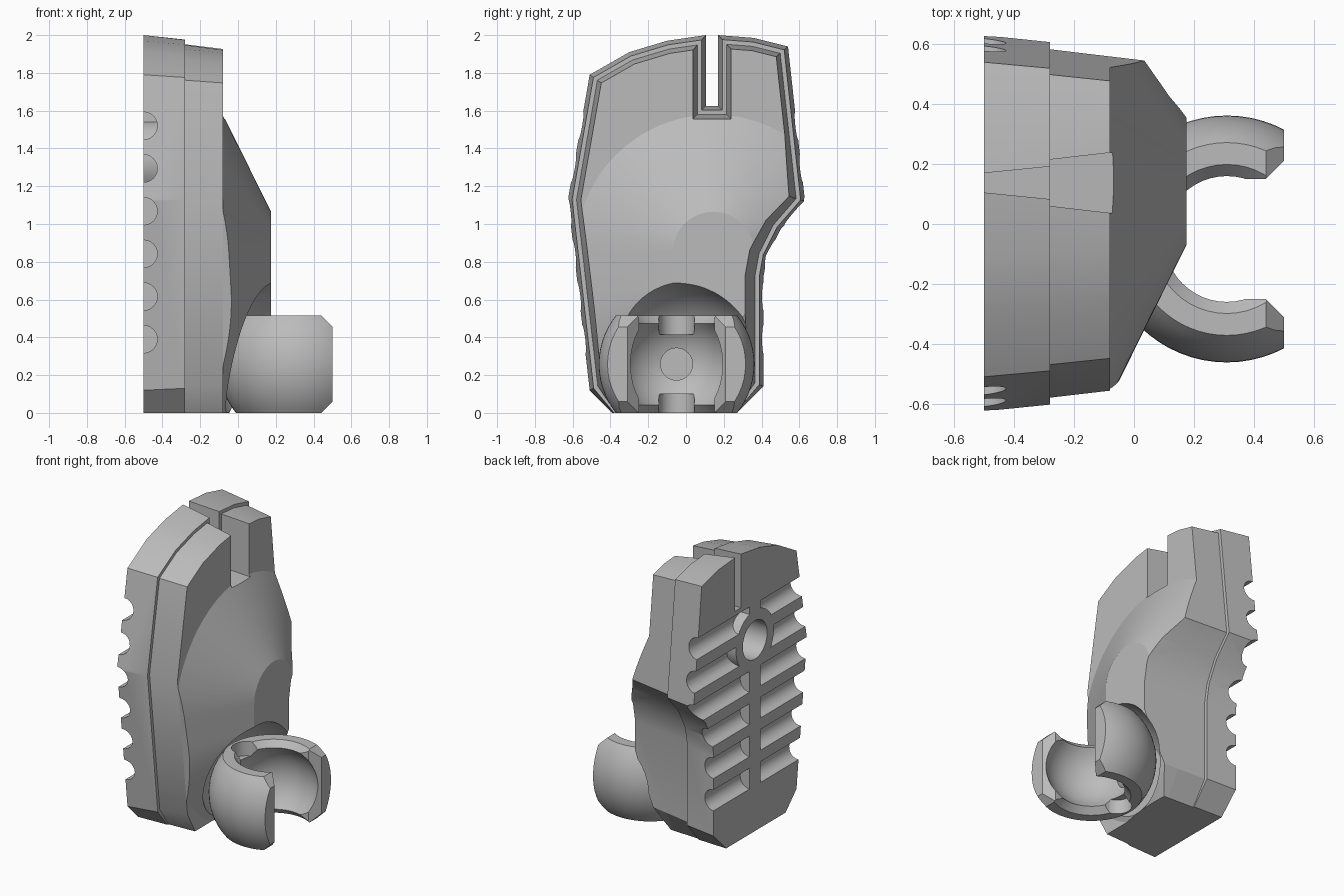
import bpy, bmesh, math
from mathutils import Vector, Matrix

cube = bpy.data.objects.get("Cube")
if cube:
    bpy.data.objects.remove(cube, do_unlink=True)

grey = bpy.data.materials.new("light grey")
grey.use_nodes = True
colour = (0.5, 0.5, 0.5, 1)
grey.diffuse_color = colour
grey.node_tree.nodes["Principled BSDF"].inputs["Base Color"].default_value = colour


def make(name, bm):
    bmesh.ops.recalc_face_normals(bm, faces=bm.faces)
    me = bpy.data.meshes.new(name)
    bm.to_mesh(me)
    bm.free()
    me.materials.append(grey)
    ob = bpy.data.objects.new(name, me)
    bpy.context.collection.objects.link(ob)
    return ob


def loft(name, rings):
    """Skin matching rings of points and cap both ends."""
    bm = bmesh.new()
    rows = [[bm.verts.new(p) for p in ring] for ring in rings]
    n = len(rows[0])
    for a, b in zip(rows, rows[1:]):
        for i in range(n):
            j = (i + 1) % n
            bm.faces.new((a[i], a[j], b[j], b[i]))
    bm.faces.new(rows[0])
    bm.faces.new(rows[-1])
    return make(name, bm)


def cylinder(name, radius, length, centre, axis, segs=32):
    bm = bmesh.new()
    rot = Vector((0, 0, 1)).rotation_difference(Vector(axis)).to_matrix().to_4x4()
    bmesh.ops.create_cone(bm, cap_ends=True, segments=segs, radius1=radius,
                          radius2=radius, depth=length,
                          matrix=Matrix.Translation(centre) @ rot)
    return make(name, bm)


def box(name, lo, hi):
    (x, y, z), (X, Y, Z) = lo, hi
    return loft(name, [[(x, y, h), (X, y, h), (X, Y, h), (x, Y, h)] for h in (z, Z)])


def sphere(name, radius, centre):
    bm = bmesh.new()
    bmesh.ops.create_uvsphere(bm, u_segments=64, v_segments=32, radius=radius,
                              matrix=Matrix.Translation(centre))
    return make(name, bm)


def boolean(ob, tool, op="DIFFERENCE"):
    tool.hide_render = True
    mod = ob.modifiers.new("cut", "BOOLEAN")
    mod.operation, mod.solver, mod.object = op, "EXACT", tool
    bpy.context.view_layer.objects.active = ob
    bpy.ops.object.modifier_apply(modifier=mod.name)
    bpy.data.objects.remove(tool, do_unlink=True)


# Sole outline as (y, z), anticlockwise, including the slot at the top
OUTLINE = [(-.39, 0), (.27, 0), (.41, .14), (.41, .72), (.43, .83), (.50, .97),
           (.63, 1.12), (.54, 1.94), (.36, 1.985), (.17, 2.0), (.17, 1.625),
           (.105, 1.625), (.105, 2.0), (-.10, 1.97), (-.30, 1.91), (-.51, 1.79),
           (-.625, 1.13), (-.51, .12)]


def inset(x, d):
    """Outline moved inward by d, kept flat on the ground, at depth x."""
    pts = [Vector(p) for p in OUTLINE]
    ring = []
    for i, p in enumerate(pts):
        e1 = (p - pts[i - 1]).normalized()
        e2 = (pts[(i + 1) % len(pts)] - p).normalized()
        n1, n2 = Vector((-e1.y, e1.x)), Vector((-e2.y, e2.x))
        q = p + (n1 + n2) * (d / (1 + n1.dot(n2)))
        ring.append((x, q.x, 0 if p.y == 0 else q.y))
    return ring


# Tread sole and the stepped plate above it
sole = loft("tread_sole", [inset(-.5, 0), inset(-.28, .022)])
plate = loft("upper_plate", [inset(-.28, .045), inset(-.08, .068)])

# Tread grooves, stopped by the central spine and the ring boss
MID = -.05
for k in range(6):
    z = .39 + .226 * k
    groove = cylinder("groove", .073, 1.6, (-.5, 0, z), (0, 1, 0), 24)
    boolean(groove, box("spine", (-.7, MID - .06, 0), (-.3, MID + .06, 2)))
    if z > 1:
        boolean(groove, cylinder("ring_boss", .21, .4, (-.5, MID, 1.34), (1, 0, 0), 40))
    boolean(sole, groove)
boolean(sole, cylinder("sole_hole", .135, .36, (-.5, MID, 1.34), (1, 0, 0), 40))


# Domed instep: truncated stretched cone trimmed by the plate sides
def stadium(x, r, n=48):
    ring = []
    for upper, z in ((True, .85), (False, .66)):
        for i in range(n + 1):
            a = math.pi * (i / n + (0 if upper else 1))
            ring.append((x, .145 + r * math.cos(a), z + r * math.sin(a)))
    return ring


dome = loft("domed_instep", [inset(-.08, .068), inset(.22, .102)])
boolean(dome, loft("cone", [stadium(-.12, .81), stadium(.175, .215)]), "INTERSECT")

# Ankle socket: open spherical cup set in a hollow of the instep
C = Vector((.31, MID, .258))
boolean(dome, sphere("hollow", .45, C))
socket = sphere("ankle_socket", .412, C)
H, E = .515, .06
side = [(-.2, 0), (.5 - E, 0), (.5, E), (.5, H - E), (.5 - E, H), (-.2, H)]
boolean(socket, loft("trim", [[(x, y, z) for x, z in side] for y in (-.6, .5)]), "INTERSECT")

# Hollow inside of the cup: ball pocket with a bore and bevelled rims
half = [(.27, -.28), (.21, -.215)]
arc = [(.30 * math.cos(a), .30 * math.sin(a))
       for a in (math.radians(-44 + 8 * i) for i in range(12))]
profile = half + arc + [(r, -z) for r, z in reversed(half)]
turns = [2 * math.pi * i / 48 for i in range(48)]
boolean(socket, loft("pocket", [[C + Vector((r * math.cos(t), r * math.sin(t), z))
                                 for t in turns] for r, z in profile]))

# Front mouth with flared tips
mouth = [(.31, -.2), (.44, -.2), (.54, -.3), (.54, .3), (.44, .2), (.31, .2)]
boolean(socket, loft("mouth", [[(x, MID + y, z) for x, y in mouth] for z in (-.1, .7)]))

# Rear notch and pin hole
for z in (.0, H):
    boolean(socket, cylinder("notch", .095, .2, (.10, MID, z), (0, 0, 1)))
boolean(socket, cylinder("pin_hole", .085, .5, (0, MID, C.z), (1, 0, 0)))

for ob in (sole, plate, dome, socket):
    bpy.ops.object.select_all(action="DESELECT")
    ob.select_set(True)
    bpy.context.view_layer.objects.active = ob
    bpy.ops.object.shade_smooth_by_angle(angle=math.radians(25))
